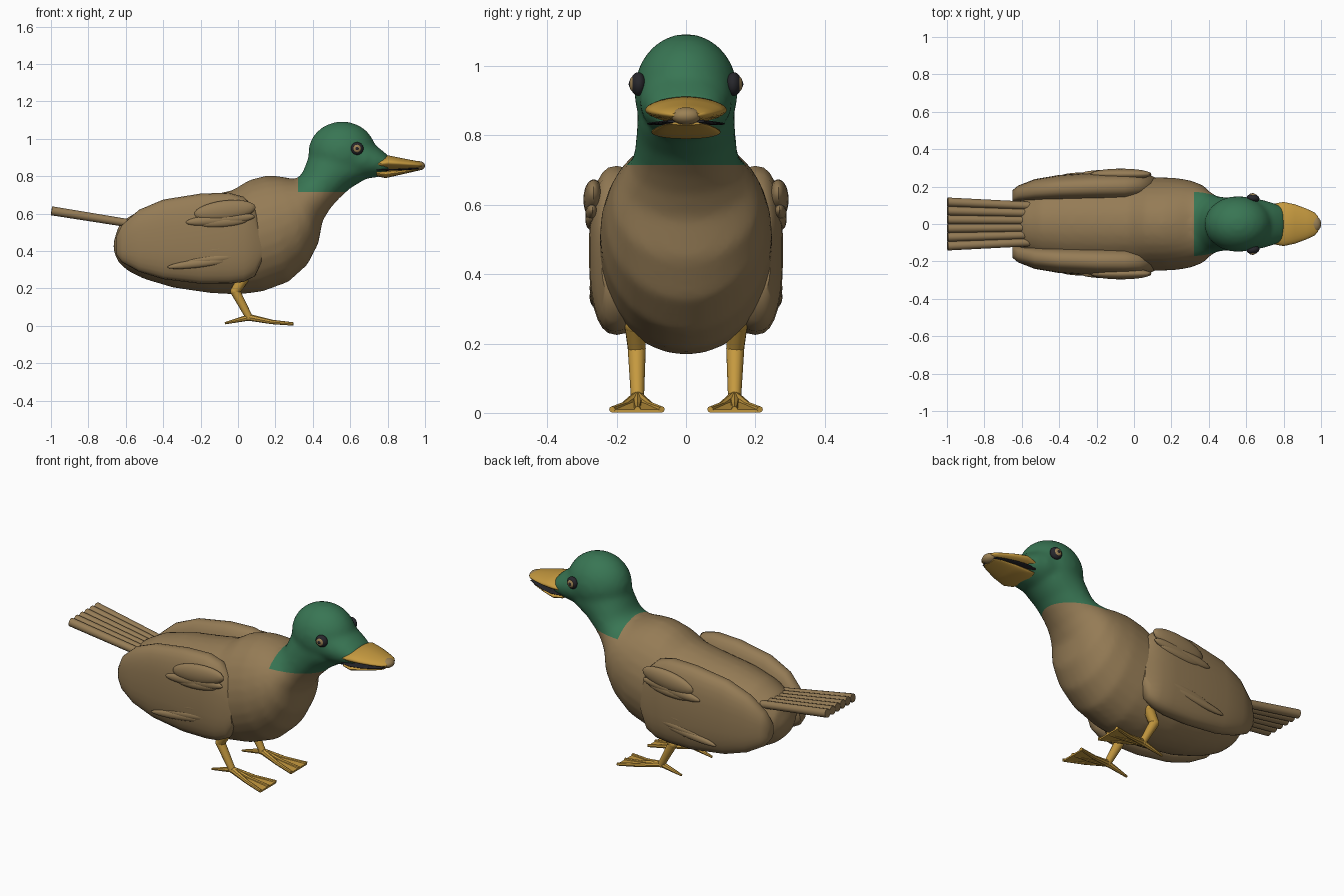
import bpy, bmesh, math
from mathutils import Vector, Matrix

if "Cube" in bpy.data.objects:
    bpy.data.objects.remove(bpy.data.objects["Cube"])


def material(name, r, g, b):
    m = bpy.data.materials.new(name)
    m.diffuse_color = (r, g, b, 1)
    m.use_nodes = True
    m.node_tree.nodes["Principled BSDF"].inputs["Base Color"].default_value = m.diffuse_color
    return m


BROWN = material("brown plumage", .30, .20, .092)
GREEN = material("green plumage", .04, .18, .088)
ORANGE = material("bill orange", .56, .32, .05)
DARK = material("eye black", .02, .02, .025)
NAIL = material("tan", .33, .22, .09)


def loft(bm, sections, e=2.0, n=28):
    """Closed skin through rings: (top x, top z, bottom x, bottom z, centre y, half width)."""
    rings = []
    for xt, zt, xb, zb, cy, w in sections:
        mid, half = Vector(((xt + xb) / 2, cy, (zt + zb) / 2)), Vector(((xt - xb) / 2, 0, (zt - zb) / 2))
        ring = []
        for i in range(n):
            a = 2 * math.pi * i / n
            c, s = math.cos(a), math.sin(a)
            c = math.copysign(abs(c) ** (2 / e), c)
            s = math.copysign(abs(s) ** (2 / e), s)
            ring.append(bm.verts.new(mid + half * c + Vector((0, w * s, 0))))
        rings.append(ring)
    for r0, r1 in zip(rings, rings[1:]):
        for i in range(n):
            j = (i + 1) % n
            bm.faces.new((r0[i], r0[j], r1[j], r1[i]))
    bm.faces.new(rings[0])
    bm.faces.new(rings[-1])


def blob(bm, centre, radii, tilt=0, yaw=0):
    m = (Matrix.Translation(centre) @ Matrix.Rotation(yaw, 4, 'Z') @ Matrix.Rotation(tilt, 4, 'Y')
         @ Matrix.Diagonal((*radii, 1)))
    bmesh.ops.create_uvsphere(bm, u_segments=24, v_segments=14, radius=1, matrix=m)


def rod(bm, a, b, r0, r1, n=12):
    a, b = Vector(a), Vector(b)
    m = Matrix.Translation((a + b) / 2) @ (b - a).to_track_quat('Z', 'Y').to_matrix().to_4x4()
    bmesh.ops.create_cone(bm, cap_ends=True, segments=n, radius1=r0, radius2=r1, depth=(b - a).length, matrix=m)


def finish(name, bm, *mats, angle=40):
    bmesh.ops.recalc_face_normals(bm, faces=bm.faces)
    me = bpy.data.meshes.new(name)
    bm.to_mesh(me)
    bm.free()
    for m in mats:
        me.materials.append(m)
    me.shade_smooth()
    me.set_sharp_from_angle(angle=math.radians(angle))
    ob = bpy.data.objects.new(name, me)
    bpy.context.collection.objects.link(ob)
    return ob


# Body, neck and head: overlapping forms fused by a remesh
bm = bmesh.new()
loft(bm, [(-.665, .45, -.665, .40, 0, .04), (-.64, .53, -.64, .34, 0, .11), (-.59, .58, -.59, .295, 0, .16),
          (-.50, .63, -.50, .25, 0, .20), (-.35, .67, -.35, .205, 0, .235), (-.15, .70, -.15, .175, 0, .25),
          (-.03, .725, 0, .167, 0, .25), (.06, .78, .13, .183, 0, .25), (.15, .803, .27, .235, 0, .248),
          (.22, .80, .37, .325, 0, .235), (.275, .79, .43, .44, 0, .212), (.305, .785, .452, .56, 0, .185),
          (.325, .795, .495, .63, 0, .16), (.345, .82, .54, .68, 0, .148), (.365, .87, .60, .735, 0, .143),
          (.385, .93, .70, .795, 0, .14)])
blob(bm, (.557, 0, .926), (.182, .150, .167))
loft(bm, [(.57, 1.03, .57, .79, 0, .14), (.68, 1.0, .68, .785, 0, .132), (.75, .955, .75, .795, 0, .112),
          (.805, .91, .805, .81, 0, .09)])
temp = finish("fused form", bm, BROWN)
mod = temp.modifiers.new("fuse", 'REMESH')
mod.mode, mod.voxel_size = 'VOXEL', .016
mod = temp.modifiers.new("soften", 'SMOOTH')
mod.factor, mod.iterations = .5, 6
fused = bpy.data.meshes.new_from_object(temp.evaluated_get(bpy.context.evaluated_depsgraph_get()))
bpy.data.objects.remove(temp)
bm = bmesh.new()
bm.from_mesh(fused)
# Green hood: cut the mesh along the hood edges, then colour by position
for co, no in (((0, 0, .715), (0, 0, 1)), ((.32, 0, 0), (1, 0, 0))):
    bmesh.ops.bisect_plane(bm, geom=bm.verts[:] + bm.edges[:] + bm.faces[:], plane_co=co, plane_no=no)
for f in bm.faces:
    c = f.calc_center_median()
    f.material_index = int(c.z > .715 and c.x > .32)
body = finish("body", bm, BROWN, GREEN, angle=80)
body.data.materials.clear()
body.data.materials.append(BROWN)
body.data.materials.append(GREEN)
for p in body.data.polygons:
    p.material_index = int(p.center.z > .715 and p.center.x > .32)

# Tail: a flat row of six quills
bm = bmesh.new()
for i in range(6):
    k = i - 2.5
    rod(bm, (-.50, k * .038, .535), (-.997, k * .047, .615), .021, .024)
finish("tail", bm, BROWN)

for side, s in (("left", 1), ("right", -1)):
    # Folded wing
    bm = bmesh.new()
    wing = [(-.65, .48, .38, .12, .18), (-.62, .54, .34, .12, .205), (-.53, .62, .29, .12, .24),
            (-.40, .675, .25, .12, .262), (-.20, .707, .225, .12, .277), (-.05, .712, .225, .12, .28),
            (.03, .69, .235, .13, .277), (.09, .63, .265, .15, .26), (.125, .53, .34, .17, .243)]
    loft(bm, [(x, t, x, b, s * (i + o) / 2, (o - i) / 2) for x, t, b, i, o in wing], e=2.5)
    finish(side + "_wing", bm, BROWN, angle=50)

    # Raised shoulder coverts and long flight feathers
    bm = bmesh.new()
    blob(bm, (-.07, s * .266, .615), (.165, .030, .055), -.12)
    for x, z, l in ((-.13, .565, .15), (-.08, .555, .13), (-.04, .575, .13)):
        blob(bm, (x, s * .270, z), (l, .020, .028), -.08)
    for x, z, l in ((-.20, .335, .18), (-.12, .36, .16), (-.10, .41, .14)):
        blob(bm, (x, s * .262, z), (l, .016, .022), -.12)
    finish(side + "_wing_feathers", bm, BROWN)

    # Leg with bent ankle
    bm = bmesh.new()
    joints = [((.03, s * .148, .255), .030), ((-.015, s * .142, .185), .026), ((.06, s * .14, .045), .019)]
    for (a, ra), (b, rb) in zip(joints, joints[1:]):
        rod(bm, a, b, ra, rb)
    for p, r in joints:
        blob(bm, p, (r, r, r))
    finish(side + "_leg", bm, ORANGE)

    # Webbed foot: three front toes, a hind toe and the web between
    bm = bmesh.new()
    ankle = (.06, s * .14, .045)
    tips = [(.295, s * y, .010) for y in (.07, .14, .213)]
    for t in tips:
        mid = (.18, (ankle[1] + t[1]) / 2, .021)
        rod(bm, ankle, mid, .018, .012, 8)
        rod(bm, mid, t, .012, .009, 8)
    rod(bm, ankle, (-.07, s * .14, .014), .017, .006, 8)
    for a, b in zip(tips, tips[1:]):
        hi = [bm.verts.new(p) for p in ((.07, s * .14, .042), a, b)]
        lo = [bm.verts.new((v.co.x, v.co.y, v.co.z - .009)) for v in hi]
        bm.faces.new(hi)
        bm.faces.new(lo[::-1])
        for i in range(3):
            j = (i + 1) % 3
            bm.faces.new((hi[i], lo[i], lo[j], hi[j]))
    finish(side + "_foot", bm, ORANGE, angle=35)

    # Eye: black ball, tan iris, black pupil
    for part, y, r, d, m in (("eye", .138, .034, .022, DARK), ("iris", .154, .021, .009, NAIL),
                             ("pupil", .160, .010, .005, DARK)):
        bm = bmesh.new()
        blob(bm, (.637, s * y, .948), (r, d, r), yaw=-s * .15)
        finish(side + "_" + part, bm, m)

# Bill: upper and lower halves with a dark mouth line between
bm = bmesh.new()
loft(bm, [(.73, .89, .73, .835, 0, .105), (.80, .912, .80, .835, 0, .118), (.86, .90, .86, .838, 0, .105),
          (.92, .888, .92, .84, 0, .083), (.965, .88, .965, .842, 0, .062), (.985, .87, .985, .848, 0, .04)], e=1.8)
finish("upper_bill", bm, ORANGE, angle=50)
bm = bmesh.new()
loft(bm, [(.74, .83, .74, .80, 0, .09), (.79, .83, .79, .79, 0, .10), (.86, .832, .86, .806, 0, .088),
          (.93, .836, .93, .822, 0, .066), (.965, .838, .965, .83, 0, .045)], e=2.2)
finish("lower_bill", bm, ORANGE, angle=50)
bm = bmesh.new()
loft(bm, [(.74, .838, .74, .829, 0, .103), (.80, .838, .80, .829, 0, .112), (.86, .840, .86, .831, 0, .099),
          (.92, .843, .92, .834, 0, .077), (.965, .845, .965, .837, 0, .054)], e=4)
finish("mouth_line", bm, DARK, angle=50)
bm = bmesh.new()
blob(bm, (.965, 0, .856), (.035, .043, .025))
finish("bill_nail", bm, NAIL)
